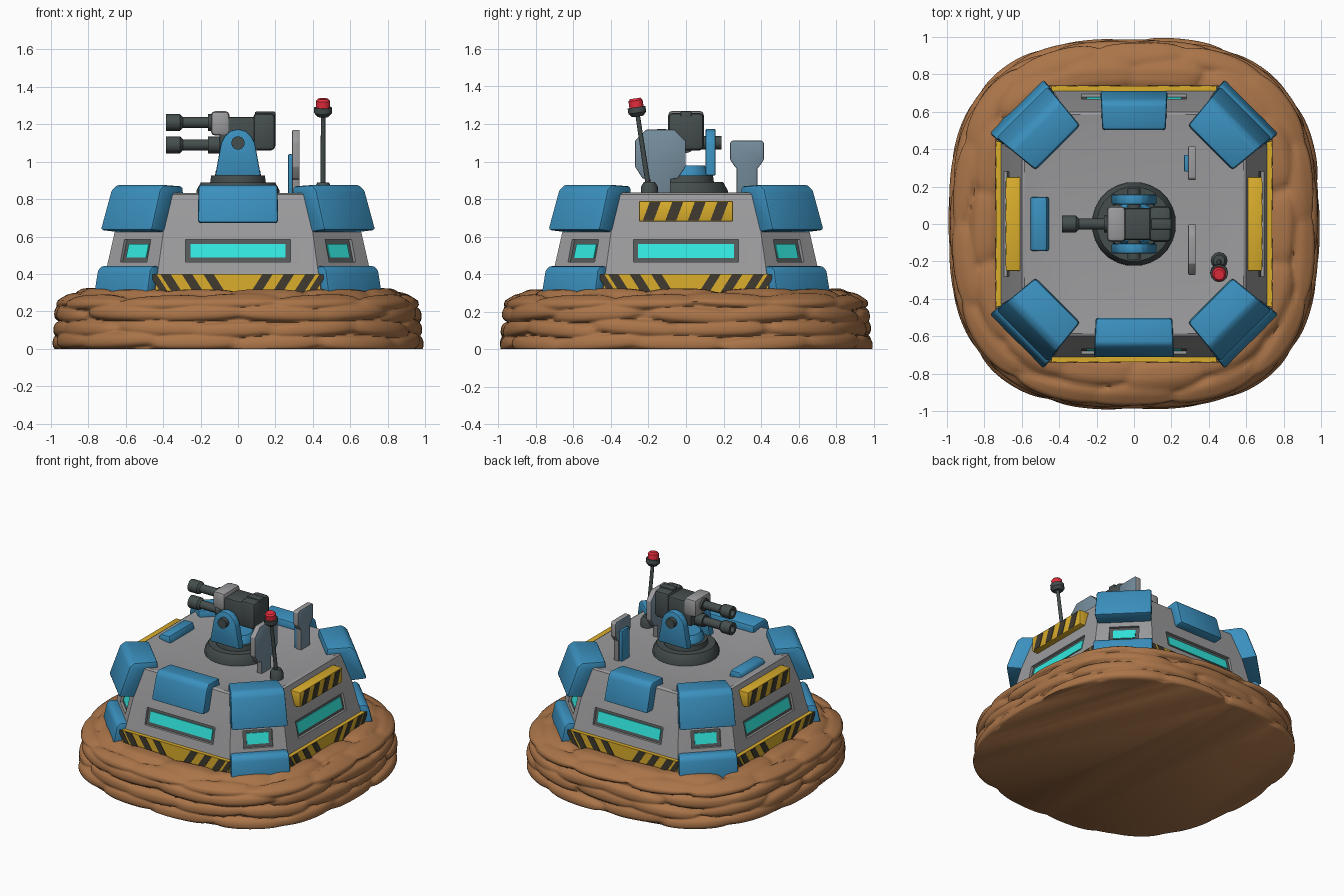
import bpy, bmesh, math, random
from mathutils import Vector as V

if "Cube" in bpy.data.objects:
    bpy.data.objects.remove(bpy.data.objects["Cube"])

random.seed(4)
COLOURS = {
    "sandbag brown": (0.40, 0.175, 0.066), "concrete grey": (0.33, 0.33, 0.34),
    "armour blue": (0.043, 0.28, 0.52), "warning yellow": (0.70, 0.42, 0.025),
    "stripe black": (0.05, 0.043, 0.03), "gunmetal": (0.06, 0.075, 0.075),
    "window cyan": (0.035, 0.9, 0.82), "beacon red": (0.85, 0.028, 0.05),
    "slate": (0.18, 0.27, 0.34), "frame grey": (0.09, 0.1, 0.1)}
M = {}
for key, c in COLOURS.items():
    M[key] = bpy.data.materials.new(key)
    M[key].diffuse_color = (*c, 1)


def loft(name, rings, mat, bevel=0):
    """Skin equal-length closed rings, cap both ends, optionally bevel."""
    bm = bmesh.new()
    rows = [[bm.verts.new(p) for p in r] for r in rings]
    n = len(rows[0])
    for a, b in zip(rows, rows[1:]):
        for i in range(n):
            bm.faces.new((a[i], a[(i + 1) % n], b[(i + 1) % n], b[i]))
    bm.faces.new(rows[0])
    bm.faces.new(rows[-1])
    bmesh.ops.recalc_face_normals(bm, faces=bm.faces[:])
    if bevel:
        bmesh.ops.bevel(bm, geom=bm.edges[:], offset=bevel, segments=2,
                        profile=0.5, affect='EDGES', clamp_overlap=True)
    me = bpy.data.meshes.new(name)
    bm.to_mesh(me)
    bm.free()
    me.materials.append(M[mat])
    ob = bpy.data.objects.new(name, me)
    bpy.context.collection.objects.link(ob)
    return ob


def tube(name, origin, axis, prof, mat, n=16):
    """Turned part: prof holds (distance along axis, radius)."""
    axis = V(axis).normalized()
    u = axis.orthogonal().normalized()
    w = axis.cross(u)
    ang = [2 * math.pi * (i + 0.5) / n for i in range(n)]
    return loft(name, [[V(origin) + axis * t + (u * math.cos(a) + w * math.sin(a)) * r
                        for a in ang] for t, r in prof], mat)


def box(name, lo, hi, mat, bevel=0.012):
    xs = ((lo[0], lo[1]), (hi[0], lo[1]), (hi[0], hi[1]), (lo[0], hi[1]))
    return loft(name, [[(x, y, z) for x, y in xs] for z in (lo[2], hi[2])], mat, bevel)


def side(deg, u, d, z):
    """Point on a side of the bunker: u along the wall, d outward."""
    a = math.radians(deg)
    return (d * math.cos(a) - u * math.sin(a), d * math.sin(a) + u * math.cos(a), z)


def wall(deg, z):
    return 0.806 - 0.29 * (z - 0.4) if deg % 90 else 0.71 - 0.25 * (z - 0.4)


def plate(name, deg, poly, o0, o1, mat, bevel=0, upright=None):
    """Plate following the sloped wall, or upright at a fixed distance; poly holds (u, z)."""
    return loft(name, [[side(deg, u, (upright or wall(deg, z)) + o, z) for u, z in poly]
                       for o in (o0, o1)], mat, bevel)


def rect(w, z0, z1):
    return [(-w, z0), (w, z0), (w, z1), (-w, z1)]


def pad(name, deg, prof, hw, taper=0.0):
    """Armour pad: (d, z) profile extruded along the wall."""
    dm = max(p[0] for p in prof)
    return loft(name, [[side(deg, s * (hw - taper * (dm - d)), d, z) for d, z in prof]
                       for s in (-1, 1)], "armour blue", 0.014)


# Sandbag ring: one skin, swollen by staggered and slightly tilted bags
SEG, BAGS = 240, 14
bags = [(L + 0.5 + random.uniform(-0.15, 0.15), (i + 0.5 * (L % 2) + random.uniform(-0.12, 0.12)),
         random.uniform(-0.4, 0.4), random.uniform(0.8, 1))
        for L in range(5) for i in range(BAGS)]
path = [(0, 0.96, 0), (3.4, 0.937, 0.25), (3.8, 0.90, 0.268), (4.3, 0.83, 0.283),
        (4.7, 0.76, 0.283), (5.2, 0.66, 0.25)]


def swell(t, f):
    best = 0
    for tc, fc, tilt, h in bags:
        df = (f - fc + BAGS / 2) % BAGS - BAGS / 2
        dt = t - tc - tilt * df
        if abs(df) < 0.57 and abs(dt) < 0.6:
            k = 1 - abs(dt / 0.6) ** 2.4 - abs(df / 0.57) ** 3
            best = max(best, h * math.sqrt(max(k, 0)))
    return best


rings = []
for j in range(53):
    t = j / 10
    p, q = next((a, b) for a, b in zip(path, path[1:]) if t <= b[0] + 1e-6)
    m = (t - p[0]) / (q[0] - p[0])
    sc, z = p[1] + m * (q[1] - p[1]), p[2] + m * (q[2] - p[2])
    tip = min(max((t - 3.2) / 0.9, 0), 1)      # swell turns from outward to upward
    ring = []
    for i in range(SEG):
        a = 2 * math.pi * i / SEG
        c, s = math.cos(a), math.sin(a)
        r = (abs(c) ** 2.7 + abs(s) ** 2.7) ** (-1 / 2.7)
        b = swell(t, i / SEG * BAGS) * 0.042
        ring.append((r * c * (sc + b * (1 - tip)), r * s * (sc + b * (1 - tip)), z + b * tip))
    rings.append(ring)
ring_ob = loft("sandbag_ring", rings, "sandbag brown")


# Octagonal bunker body with a slightly sunken roof
def octa(d, c, z):
    return [(x, y, z) for x, y in ((c, -d), (d, -c), (d, c), (c, d),
                                   (-c, d), (-d, c), (-d, -c), (-c, -d))]


body = loft("bunker_body", [octa(*p) for p in (
    (0.76, 0.46, 0.2), (0.71, 0.43, 0.4), (0.66, 0.40, 0.62), (0.60, 0.365, 0.825),
    (0.585, 0.355, 0.834), (0.48, 0.28, 0.815))], "concrete grey")

# Recessed windows: long on main walls, short on corner walls
bpy.context.view_layer.objects.active = body
for deg in range(0, 360, 45):
    w, g = (0.1, 0.075) if deg % 90 else (0.28, 0.255)
    cut = plate("window_cutter", deg, rect(w, 0.465, 0.585), -0.03, 0.06, "frame grey")
    cut.hide_render = True
    mod = body.modifiers.new("window_recess", 'BOOLEAN')
    mod.object = cut
    bpy.ops.object.modifier_apply(modifier=mod.name)
    bpy.data.objects.remove(cut)
    plate("window_frame", deg, rect(w, 0.465, 0.585), -0.035, -0.015, "frame grey")
    plate("window_glass", deg, rect(g, 0.487, 0.56), -0.02, -0.009, "window cyan")

# Hazard bands around the foot of the main walls
for deg in (0, 90, 180, 270):
    plate("hazard_band", deg, rect(0.44, 0.24, 0.4), -0.05, 0, "warning yellow", 0, 0.738)
    for s in (-1, 1):
        for k in range(4):
            u = 0.085 + 0.115 * k
            w = min(0.055, 0.435 - u - 0.045)
            plate("hazard_stripe", deg, [(s * (u - 0.05), 0.25), (s * (u + w - 0.05), 0.25),
                  (s * (u + w + 0.045), 0.398), (s * (u + 0.045), 0.398)],
                  -0.003, 0.003, "stripe black", 0, 0.738)

# Upper and lower corner armour pads
for deg in (45, 135, 225, 315):
    pad("upper_corner_pad", deg, [(0.70, 0.62), (0.85, 0.635), (0.775, 0.85), (0.74, 0.876),
        (0.58, 0.868), (0.575, 0.80), (0.64, 0.80)], 0.195, 0.1)
    pad("lower_corner_pad", deg, [(0.77, 0.24), (0.90, 0.25), (0.865, 0.42),
        (0.84, 0.443), (0.76, 0.44)], 0.205, 0.1)

# Front and back roof-edge pads, left roof hatch
for deg, hw in ((270, 0.215), (90, 0.18)):
    pad("roof_edge_pad", deg, [(0.62, 0.67), (0.715, 0.675), (0.665, 0.85), (0.64, 0.876),
        (0.505, 0.868), (0.5, 0.80), (0.58, 0.80)], hw, 0.05)
pad("roof_hatch", 180, [(0.555, 0.80), (0.555, 0.84), (0.535, 0.862), (0.465, 0.862),
    (0.45, 0.80)], 0.145)

# Upright striped warning signs on left and right
for deg in (0, 180):
    plate("warning_sign", deg, rect(0.25, 0.68, 0.79), -0.09, 0, "warning yellow", 0.006, 0.685)
    for k in range(4):
        u = -0.19 + 0.12 * k
        plate("sign_stripe", deg, [(u - 0.04, 0.686), (u + 0.018, 0.686),
              (u + 0.055, 0.784), (u - 0.003, 0.784)], -0.003, 0.003, "stripe black", 0, 0.685)

# Turret base
up = (0, 0, 1)
tube("turret_ring", (0, 0, 0.80), up, [(0, 0.225), (0.045, 0.225), (0.09, 0.2),
     (0.09, 0.15), (0.125, 0.145)], "gunmetal", 24)
tube("turret_collar", (0, 0, 0.92), up, [(0, 0.125), (0.03, 0.12), (0.06, 0.1)],
     "armour blue", 24)

# Yoke arms with pivots
arm = [(-0.122, 0.925), (0.122, 0.925), (0.09, 1.1)]
arm += [(0.085 * math.cos(math.radians(a)), 1.09 + 0.085 * math.sin(math.radians(a)))
        for a in (30, 60, 90, 120, 150)] + [(-0.09, 1.1)]
for s in (-1, 1):
    loft("yoke_arm", [[(x, s * y, z) for x, z in arm] for y in (0.105, 0.158)],
         "armour blue", 0.008)
    tube("yoke_pivot", (0, s * 0.08, 1.1), (0, s, 0), [(0, 0.036), (0.11, 0.036)], "gunmetal")

# Twin gun
box("gun_body", (-0.1, -0.085, 1.06), (0.12, 0.085, 1.24), "gunmetal")
box("gun_breech", (0.08, -0.095, 1.06), (0.2, 0.095, 1.26), "gunmetal", 0.025)
box("gun_top_rail", (0.09, -0.03, 1.2), (0.2, 0.03, 1.268), "gunmetal", 0.008)
box("gun_shroud", (-0.145, -0.095, 1.14), (-0.045, 0.095, 1.27), "concrete grey", 0.022)
for z in (1.21, 1.09):
    tube("gun_barrel", (-0.05, 0, z), (-1, 0, 0), [(0, 0.045), (0.11, 0.045), (0.11, 0.03),
         (0.245, 0.03), (0.26, 0.045), (0.335, 0.045), (0.335, 0.025), (0.3, 0.02)],
         "gunmetal", 12)


# Sensor panels: keyhole plates, slate faces with grey rims
def sensor(y, hw, z0, z1, neck, top):
    c = hw * 0.5
    half = [(neck, 0.80), (neck, z0), (hw - c * 0.6, z0 + 0.005), (hw, z0 + c),
            (hw, z1 - top), (hw - top, z1)]
    out = half + [(-u, z) for u, z in reversed(half)]
    ob = loft("sensor_panel", [[(x, y + u, z) for u, z in out] for x in (0.29, 0.33)],
              "concrete grey", 0.005)
    ob.data.materials.append(M["slate"])
    for p in ob.data.polygons:
        p.material_index = int(abs(p.normal.x) > 0.5)


sensor(-0.137, 0.135, 0.905, 1.17, 0.055, 0.06)
sensor(0.325, 0.09, 0.965, 1.112, 0.055, 0.012)
box("sensor_mount", (0.268, 0.28, 0.80), (0.292, 0.37, 1.04), "armour blue", 0.006)

# Leaning beacon mast
foot, lean = (0.455, -0.195, 0.83), (0, -0.15, 1)
tube("mast_foot", (0.455, -0.195, 0.8), up, [(0, 0.045), (0.065, 0.045), (0.09, 0.03)],
     "gunmetal", 12)
tube("mast_rod", foot, lean, [(0, 0.014), (0.44, 0.012)], "gunmetal", 12)
tube("beacon_cup", foot, lean, [(0.415, 0.03), (0.435, 0.048), (0.465, 0.048)], "gunmetal", 12)
tube("beacon_light", foot, lean, [(0.46, 0.038), (0.5, 0.038), (0.512, 0.028)],
     "beacon red", 12)

# Smooth soft edges only; the bags are softer than the hard parts
for ob in bpy.data.objects:
    ob.select_set(ob != ring_ob)
bpy.ops.object.shade_smooth_by_angle(angle=math.radians(32))
bpy.ops.object.select_all(action='DESELECT')
ring_ob.select_set(True)
bpy.context.view_layer.objects.active = ring_ob
bpy.ops.object.shade_smooth_by_angle(angle=math.radians(70))

for m in bpy.data.materials:
    if m.users and not m.is_grease_pencil:
        m.use_nodes = True
        m.node_tree.nodes["Principled BSDF"].inputs["Base Color"].default_value = m.diffuse_color
